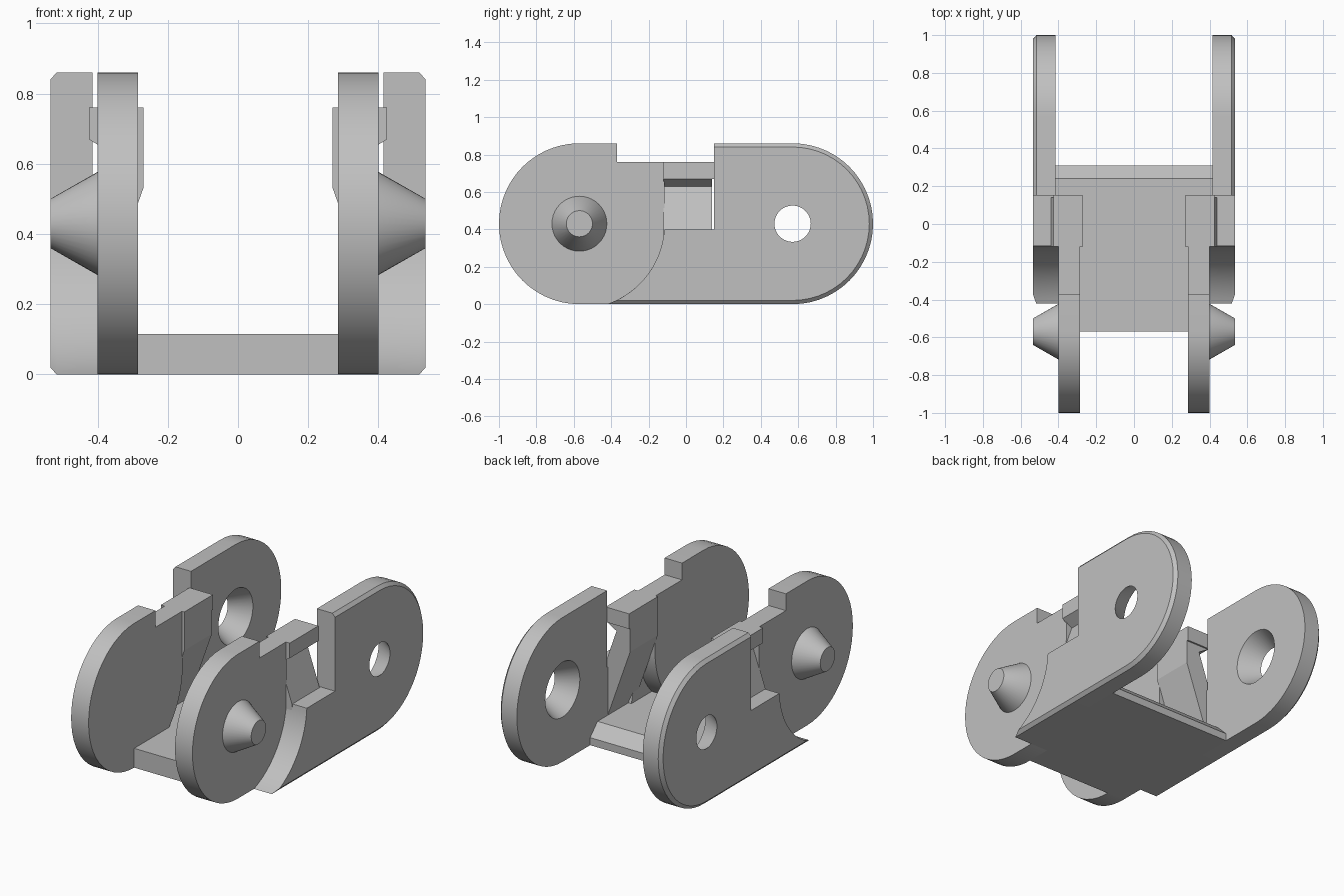
import bpy, bmesh
from math import sin, cos, asin, sqrt, pi, radians

if "Cube" in bpy.data.objects:
    bpy.data.objects.remove(bpy.data.objects["Cube"])

grey = bpy.data.materials.new("plain grey")
grey.use_nodes = True
grey.diffuse_color = (0.53, 0.53, 0.53, 1)
grey.node_tree.nodes["Principled BSDF"].inputs["Base Color"].default_value = grey.diffuse_color

R = 0.43        # end radius and pivot height
PIVOT = 0.57    # pivot distance from the middle
RC = 0.455      # radius of the clearance arc around the front disc


def arc(cy, r, a0, a1, n=20):
    """Points (y, z) on an arc around a pivot."""
    return [(cy + r * cos(a0 + (a1 - a0) * i / n), R + r * sin(a0 + (a1 - a0) * i / n))
            for i in range(n + 1)]


def loft(name, rings, mirror=True):
    """Closed solid through rings of 3D points."""
    bm = bmesh.new()
    loops = [[bm.verts.new(p) for p in ring] for ring in rings]
    n = len(loops[0])
    for a, b in zip(loops, loops[1:]):
        for i in range(n):
            j = (i + 1) % n
            bm.faces.new((a[i], a[j], b[j], b[i]))
    bm.faces.new(loops[0])
    bm.faces.new(loops[-1])
    bmesh.ops.recalc_face_normals(bm, faces=bm.faces)
    mesh = bpy.data.meshes.new(name)
    bm.to_mesh(mesh)
    bm.free()
    mesh.materials.append(grey)
    ob = bpy.data.objects.new(name, mesh)
    bpy.context.collection.objects.link(ob)
    if mirror:
        ob.modifiers.new("both sides", 'MIRROR')
    return ob


def plate(name, x0, x1, outline, mirror=True):
    return loft(name, [[(x, y, z) for y, z in outline] for x in (x0, x1)], mirror)


def bar(name, y0, y1, section):
    return loft(name, [[(x, y, z) for x, z in section] for y in (y0, y1)])


def cone(name, cy, *stations):
    return loft(name, [[(x, y, z) for y, z in arc(cy, r, 0, 2 * pi, 40)[:-1]]
                       for x, r in stations])


def smooth(ob):
    bpy.ops.object.select_all(action='DESELECT')
    ob.select_set(True)
    bpy.context.view_layer.objects.active = ob
    bpy.ops.object.shade_smooth_by_angle(angle=radians(25))


def clearance(d=0.0):
    """Concave arc from the notch floor down to height d."""
    return arc(-PIVOT, RC, asin((0.40 - R) / RC), asin((d - R) / RC))


# Inner front plates: round nose, stepped top, round heel
nose = arc(-PIVOT, R, pi / 2, 3 * pi / 2, 28)
heel = [(y, max(z, 0)) for y, z in reversed(clearance())]
disc = plate("front_plates", 0.285, 0.40,
             nose + heel + [(-0.115, 0.76), (-0.37, 0.76), (-0.37, 2 * R)])


# Outer rear plates with bevelled outer rim and notch
def rear_outline(d):
    return (clearance(d) + arc(PIVOT, R - d, -pi / 2, pi / 2, 28)
            + [(0.15, 2 * R - d), (0.15, 0.40)])


rear = loft("rear_plates", [[(x, y, z) for y, z in rear_outline(d)]
                            for x, d in ((0.415, 0), (0.517, 0), (0.535, 0.02))])

# Conical sockets cut through the rear plates
cutter = cone("socket_cutter", PIVOT, (0.405, 0.168), (0.415, 0.163), (0.535, 0.097), (0.56, 0.083))
cutter.modifiers.clear()
cutter.hide_render = True
cut = rear.modifiers.new("socket", 'BOOLEAN')
cut.operation, cut.solver, cut.object = 'DIFFERENCE', 'EXACT', cutter
bpy.context.view_layer.objects.active = rear
bpy.ops.object.modifier_move_to_index(modifier="socket", index=0)
bpy.ops.object.modifier_apply(modifier="socket")
bpy.data.objects.remove(cutter)

# Conical pivot pegs
pegs = cone("pivot_pegs", -PIVOT, (0.39, 0.15), (0.40, 0.147), (0.535, 0.07))

# Slanted connecting arms with a lip on top
bar("connecting_arms", -0.12, 0.14,
    [(0.27, 0.76), (0.27, 0.53), (0.415, 0.12), (0.44, 0.12),
     (0.44, 0.40), (0.36, 0.63), (0.425, 0.67), (0.425, 0.76)])
bar("arm_lips", -0.12, 0.15, [(0.27, 0.67), (0.425, 0.67), (0.425, 0.76), (0.27, 0.76)])

# Floor slab with sloped rear edge, and its joints to the rear plates
slope = [(0.31, 0), (0.31, 0.045), (0.24, 0.115)]
plate("floor", -0.40, 0.40, [(-PIVOT, 0)] + slope + [(-PIVOT, 0.115)], mirror=False)
joint = plate("floor_joints", 0.395, 0.42, clearance() + slope + [(-0.05, 0.115)])

for ob in (disc, rear, pegs, joint):
    smooth(ob)
